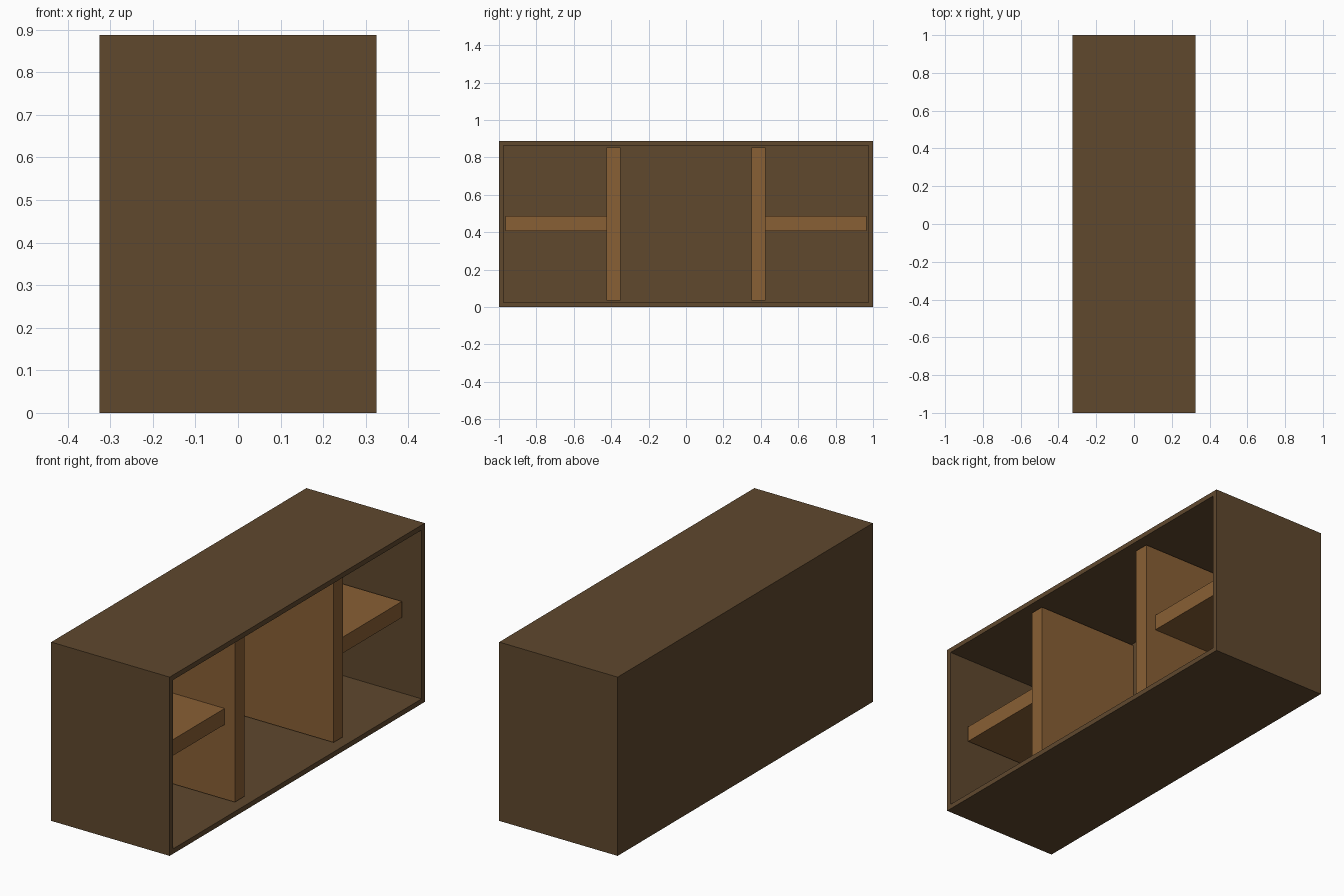
import bpy, bmesh
from mathutils import Vector

if "Cube" in bpy.data.objects:
    bpy.data.objects.remove(bpy.data.objects["Cube"])


def material(name, colour):
    m = bpy.data.materials.new(name)
    m.diffuse_color = (*colour, 1)
    m.use_nodes = True
    m.node_tree.nodes["Principled BSDF"].inputs["Base Color"].default_value = m.diffuse_color
    return m


dark = material("dark_wood", (0.115, 0.065, 0.027))
light = material("light_wood", (0.25, 0.115, 0.035))


def box(name, lo, hi, mat):
    lo, hi = Vector(lo), Vector(hi)
    bm = bmesh.new()
    bmesh.ops.create_cube(bm, size=1)
    bmesh.ops.scale(bm, vec=hi - lo, verts=bm.verts)
    bmesh.ops.translate(bm, vec=(lo + hi) / 2, verts=bm.verts)
    mesh = bpy.data.meshes.new(name)
    bm.to_mesh(mesh)
    bm.free()
    mesh.materials.append(mat)
    ob = bpy.data.objects.new(name, mesh)
    bpy.context.collection.objects.link(ob)
    return ob


W, L, H, T = 0.325, 1.0, 0.887, 0.035   # half depth, half length, height, wall
BACK = -W + T

# Cabinet shell: a box whose +x face is inset and pushed in to make the cavity
shell = box("cabinet_shell", (-W, -L, 0), (W, L, H), dark)
bm = bmesh.new()
bm.from_mesh(shell.data)
bm.normal_update()
opening = max(bm.faces, key=lambda f: f.normal.x)
bmesh.ops.inset_individual(bm, faces=[opening], thickness=T)
floor = bmesh.ops.extrude_discrete_faces(bm, faces=[opening])["faces"][0]
bmesh.ops.translate(bm, vec=(BACK - W, 0, 0), verts=floor.verts)
bm.to_mesh(shell.data)
bm.free()

# Dividers and side shelves, one of each on both sides
for side, s in (("left", -1), ("right", 1)):
    y0, y1 = sorted((s * 0.35, s * 0.425))
    box(f"divider_{side}", (BACK, y0, T), (0.28, y1, H - T), light)
    y0, y1 = sorted((s * 0.425, s * (L - T)))
    box(f"shelf_{side}", (BACK, y0, 0.405), (0.224, y1, 0.485), light)
